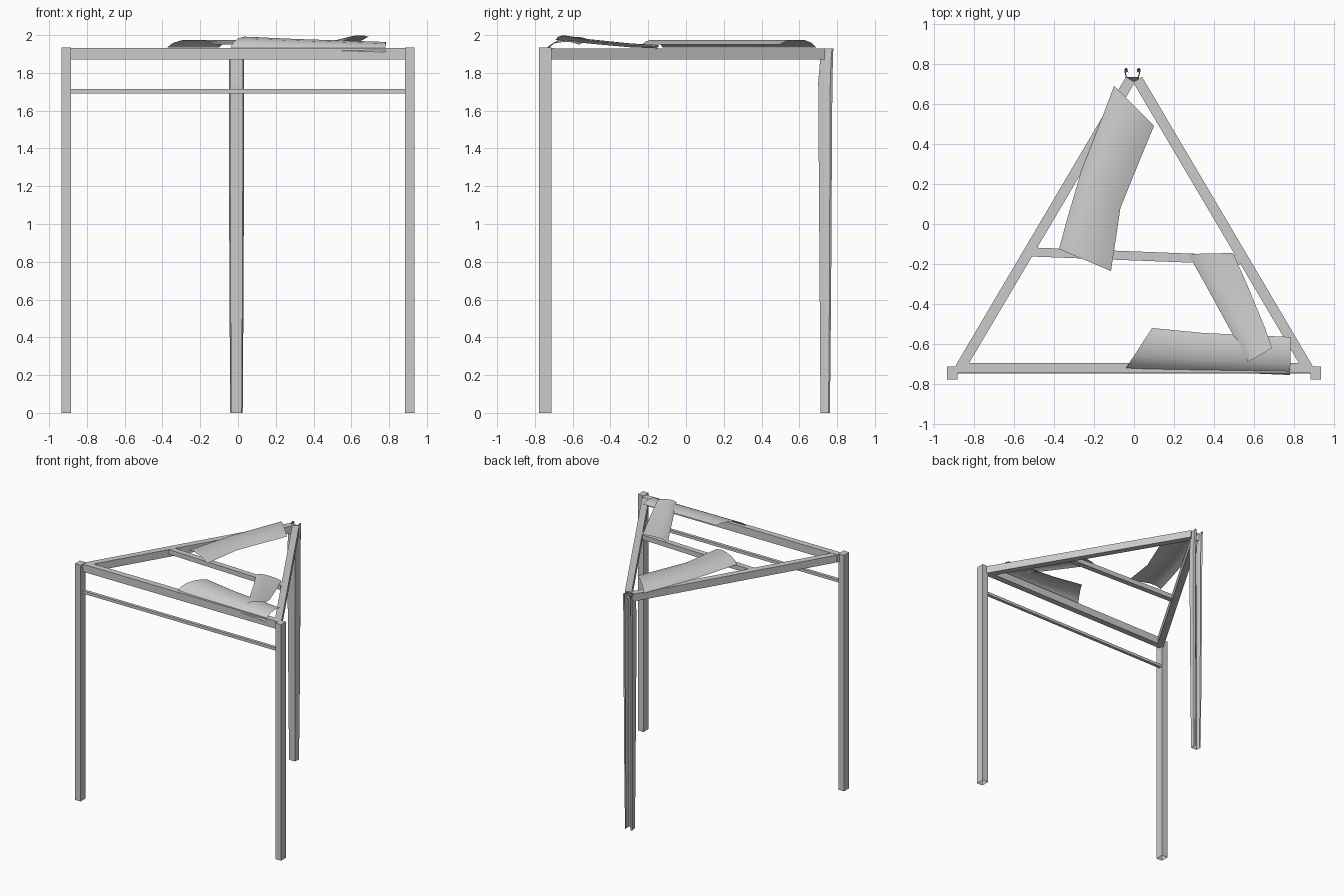
import bpy, bmesh, math
from mathutils import Vector

if "Cube" in bpy.data.objects:
    bpy.data.objects.remove(bpy.data.objects["Cube"])

steel = bpy.data.materials.new("grey_steel")
steel.use_nodes = True
GREY = (0.6, 0.6, 0.6, 1)
steel.diffuse_color = GREY
steel.node_tree.nodes["Principled BSDF"].inputs["Base Color"].default_value = GREY


def finish(name, bm):
    bmesh.ops.recalc_face_normals(bm, faces=bm.faces)
    mesh = bpy.data.meshes.new(name)
    bm.to_mesh(mesh)
    bm.free()
    mesh.materials.append(steel)
    obj = bpy.data.objects.new(name, mesh)
    bpy.context.collection.objects.link(obj)
    return obj


def skin(bm, rows, closed=False):
    """Join matching rows of points with quads."""
    rings = [[bm.verts.new(p) for p in row] for row in rows]
    for a, b in zip(rings, rings[1:]):
        n = len(a)
        for i in range(n if closed else n - 1):
            j = (i + 1) % n
            bm.faces.new((a[i], a[j], b[j], b[i]))
    return rings


def beam(name, start, end, width, low, high):
    """Straight horizontal bar between two plan points."""
    a, b = Vector(start), Vector(end)
    d = (b - a).normalized()
    side = Vector((-d.y, d.x)) * width / 2
    plan = [a + side, a - side, b - side, b + side]
    bm = bmesh.new()
    rings = skin(bm, [[(p.x, p.y, z) for p in plan] for z in (low, high)], True)
    for ring in rings:
        bm.faces.new(ring)
    return finish(name, bm)


def sheet(name, stations, rise):
    """Bent panel: each station is (edge point, other edge point)."""
    bm = bmesh.new()
    rows = []
    for left, right in stations:
        a, b = Vector(left), Vector(right)
        row = []
        for t, h in ((0, 0), (.12, .6), (.3, .95), (.55, 1), (.8, .8), (1, .35)):
            p = a.lerp(b, t)
            row.append((p.x, p.y, p.z + h * rise))
        rows.append(row)
    skin(bm, rows)
    obj = finish(name, bm)
    for poly in obj.data.polygons:
        poly.use_smooth = True
    return obj


# Front legs: square tubes, open at the foot
for name, s in (("left_front_leg", 1), ("right_front_leg", -1)):
    bm = bmesh.new()
    plan = [(s * .883, -.778), (s * .935, -.778), (s * .935, -.712), (s * .883, -.712)]
    rings = skin(bm, [[(x, y, z) for x, y in plan] for z in (0, 1.935)], True)
    bm.faces.new(rings[-1])
    finish(name, bm)

# Back leg: slightly buckled lipped channel, open to the rear
channel = [(-.3, .9), (-.42, 1), (-.5, .85), (-.4, .4), (-.42, 0),
           (.42, 0), (.4, .4), (.5, .85), (.42, 1), (.3, .9)]
rows = []
for z, w, near, far in ((0, .066, .712, .762), (.6, .074, .708, .768),
                        (1.3, .08, .703, .772), (1.75, .08, .7, .775),
                        (1.87, .08, .71, .778), (1.93, .08, .735, .78)):
    rows.append([(-.008 + u * w, near + v * (far - near), z) for u, v in channel])
bm = bmesh.new()
skin(bm, rows)
finish("back_leg", bm)

# Triangular top frame, middle brace and low front bar
beam("front_rail", (-.885, -.72), (.885, -.72), .05, 1.87, 1.932)
for name, s in (("left_rail", 1), ("right_rail", -1)):
    beam(name, (s * .872, -.725), (s * .018, .722), .052, 1.87, 1.93)
beam("middle_brace", (-.51, -.14), (.53, -.18), .045, 1.89, 1.929)
beam("low_front_bar", (-.885, -.735), (.885, -.735), .025, 1.692, 1.715)

# Loose bent panels resting on the frame
sheet("back_panel", [
    ((-.1, .69, 1.935), (.1, .49, 1.935)),
    ((-.16, .53, 1.935), (.05, .37, 1.935)),
    ((-.265, .26, 1.935), (-.068, .08, 1.935)),
    ((-.33, .04, 1.935), (-.09, -.07, 1.935)),
    ((-.375, -.125, 1.935), (-.115, -.235, 1.935))], .04)
sheet("front_panel", [
    ((-.04, -.72, 1.935), (.09, -.52, 1.965)),
    ((.3, -.735, 1.925), (.35, -.545, 1.95)),
    ((.78, -.755, 1.91), (.785, -.565, 1.935))], .04)
sheet("side_panel", [
    ((.57, -.69, 1.975), (.69, -.62, 1.985)),
    ((.47, -.51, 1.955), (.655, -.52, 1.965)),
    ((.35, -.29, 1.935), (.56, -.29, 1.94)),
    ((.27, -.15, 1.93), (.495, -.145, 1.93))], .018)
